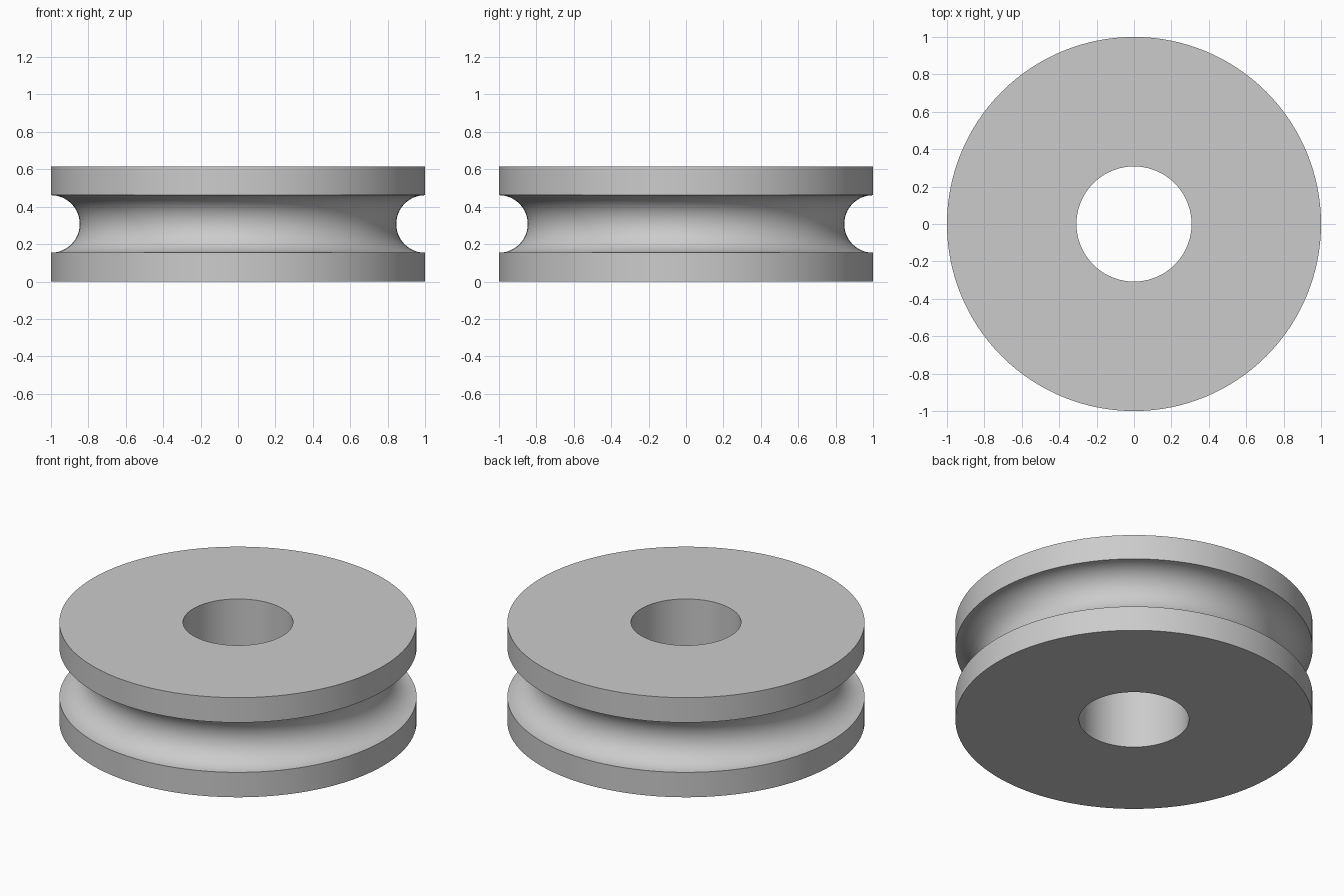
import bpy, bmesh, math

cube = bpy.data.objects.get("Cube")
if cube:
    bpy.data.objects.remove(cube, do_unlink=True)

UNIT = 1 / 6.5
OUTER, BORE, HEIGHT, GROOVE = 1.0, 2 * UNIT, 4 * UNIT, UNIT
SEGMENTS, ARC_STEPS = 128, 32

# Plain grey metal
grey = bpy.data.materials.new("plain grey")
grey.use_nodes = True
colour = (0.6, 0.6, 0.6, 1)
grey.diffuse_color = colour
grey.node_tree.nodes["Principled BSDF"].inputs["Base Color"].default_value = colour

# Closed cross-section: bore, flat faces, rims and half-round groove
profile = [(BORE, HEIGHT), (BORE, 0), (OUTER, 0)]
for i in range(ARC_STEPS + 1):
    a = math.pi * i / ARC_STEPS
    profile.append((OUTER - GROOVE * math.sin(a), HEIGHT / 2 - GROOVE * math.cos(a)))
profile.append((OUTER, HEIGHT))

# Revolve the cross-section around the vertical axis
bm = bmesh.new()
rings = []
for s in range(SEGMENTS):
    t = 2 * math.pi * s / SEGMENTS
    rings.append([bm.verts.new((r * math.cos(t), r * math.sin(t), z)) for r, z in profile])
for s, ring in enumerate(rings):
    after = rings[(s + 1) % SEGMENTS]
    for i in range(len(profile)):
        j = (i + 1) % len(profile)
        bm.faces.new((ring[i], after[i], after[j], ring[j]))
bmesh.ops.recalc_face_normals(bm, faces=bm.faces)

mesh = bpy.data.meshes.new("grooved_wheel")
bm.to_mesh(mesh)
bm.free()
mesh.materials.append(grey)
wheel = bpy.data.objects.new("grooved_wheel", mesh)
bpy.context.collection.objects.link(wheel)

# Smooth curved surfaces, crisp rims
bpy.ops.object.select_all(action='DESELECT')
wheel.select_set(True)
bpy.context.view_layer.objects.active = wheel
bpy.ops.object.shade_smooth_by_angle(angle=math.radians(30))
